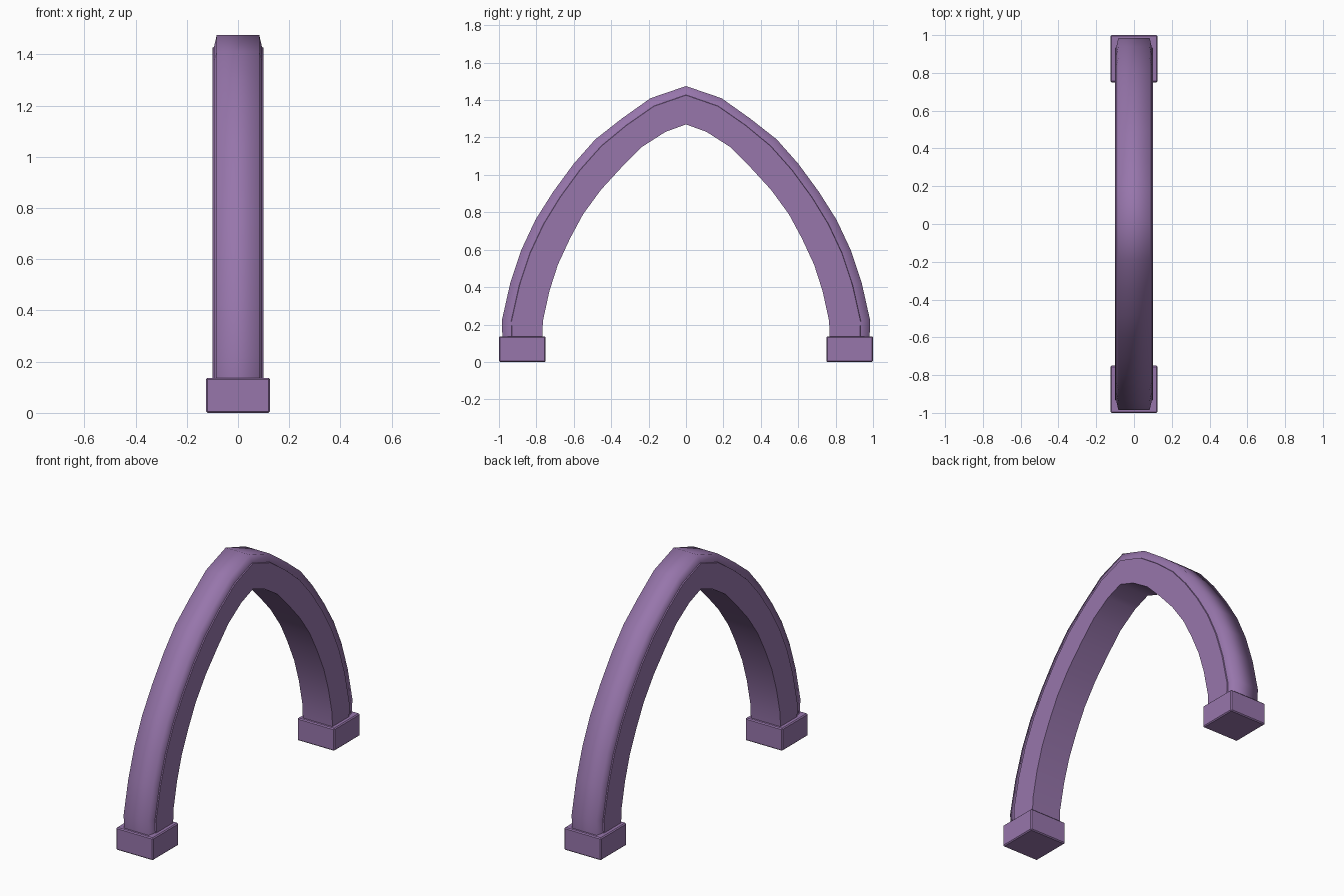
import bpy
import bmesh
from mathutils import Vector

cube = bpy.data.objects.get("Cube")
if cube:
    bpy.data.objects.remove(cube, do_unlink=True)

# Single stone colour
stone = bpy.data.materials.new("mauve stone")
stone.use_nodes = True
colour = (0.31, 0.18, 0.41, 1.0)
stone.diffuse_color = colour
stone.node_tree.nodes["Principled BSDF"].inputs["Base Color"].default_value = colour

# Half profiles (y, z) of the pointed arch, from the foot to the apex
OUTER = [(0.98, 0.1), (0.985, 0.22), (0.94, 0.42), (0.88, 0.6), (0.805, 0.76),
         (0.71, 0.91), (0.6, 1.06), (0.485, 1.19), (0.345, 1.3), (0.19, 1.41), (0, 1.475)]
INNER = [(0.77, 0.1), (0.765, 0.22), (0.73, 0.38), (0.685, 0.52), (0.62, 0.66),
         (0.55, 0.79), (0.455, 0.92), (0.345, 1.04), (0.235, 1.15), (0.11, 1.23), (0, 1.27)]

# Cross-section: half width and depth from the outer (0) to the inner (1) profile
RIGHT_SECTION = [(0.083, 0.0), (0.094, 0.23), (0.1, 0.24), (0.1, 1.0)]
SECTION = RIGHT_SECTION + [(-x, t) for x, t in reversed(RIGHT_SECTION)]
SHARP_CORNERS = {1, 2, 3, 4, 5, 6}


def mirrored(half):
    """Continue a half profile over the apex to the other foot."""
    return half + [(-y, z) for y, z in reversed(half[:-1])]


def finish(name, bm):
    bmesh.ops.recalc_face_normals(bm, faces=bm.faces[:])
    mesh = bpy.data.meshes.new(name)
    bm.to_mesh(mesh)
    bm.free()
    mesh.materials.append(stone)
    obj = bpy.data.objects.new(name, mesh)
    bpy.context.collection.objects.link(obj)
    return obj


def make_arch():
    """Loft the section along the two profiles."""
    bm = bmesh.new()
    rings = []
    for (yo, zo), (yi, zi) in zip(mirrored(OUTER), mirrored(INNER)):
        outer, inner = Vector((0, yo, zo)), Vector((0, yi, zi))
        rings.append([bm.verts.new(outer.lerp(inner, t) + Vector((x, 0, 0)))
                      for x, t in SECTION])
    count = len(SECTION)
    for a, b in zip(rings, rings[1:]):
        for i in range(count):
            j = (i + 1) % count
            face = bm.faces.new((a[i], a[j], b[j], b[i]))
            face.smooth = True
    bm.faces.new(rings[0])
    bm.faces.new(rings[-1])
    # Crisp side lips and inner corners; the outer rim stays soft
    for a, b in zip(rings, rings[1:]):
        for i in SHARP_CORNERS:
            bm.edges.get((a[i], b[i])).smooth = False
    return finish("pointed_arch", bm)


def make_foot(name, side):
    """Block under one end of the arch, with slightly eased edges."""
    bm = bmesh.new()
    bmesh.ops.create_cube(bm, size=1)
    for v in bm.verts:
        v.co = (v.co.x * 0.25, v.co.y * 0.25 + side * 0.875, (v.co.z + 0.5) * 0.137)
    bmesh.ops.bevel(bm, geom=bm.edges[:], offset=0.006, segments=1, affect='EDGES')
    return finish(name, bm)


make_arch()
make_foot("front_foot", -1)
make_foot("back_foot", 1)
